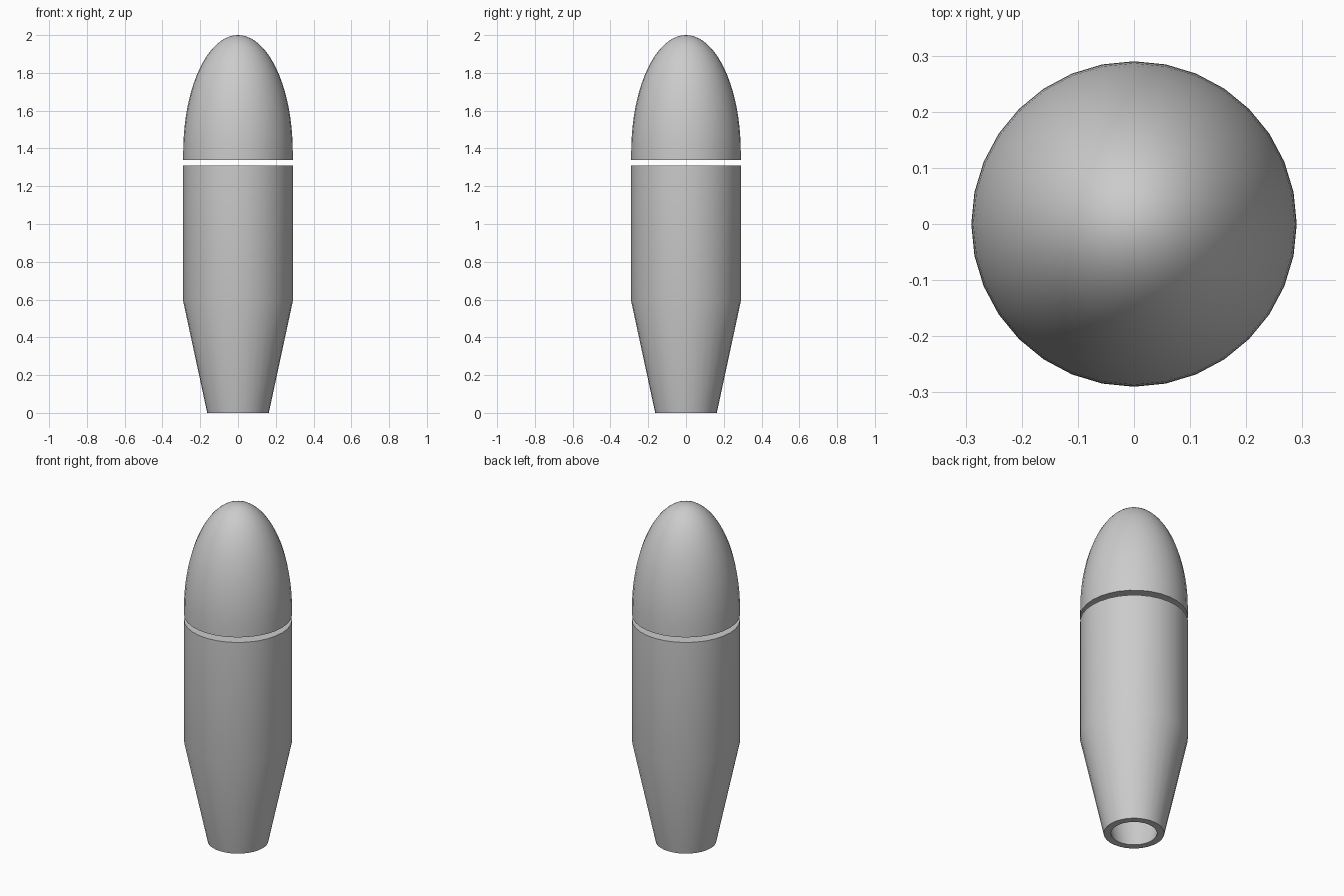
import bpy, bmesh
from math import sin, cos, pi, radians

if "Cube" in bpy.data.objects:
    bpy.data.objects.remove(bpy.data.objects["Cube"])

SIDES = 32


def lathe(name, profile):
    """Spin an (r, z) profile around z; points with r = 0 become poles."""
    bm = bmesh.new()
    rings = []
    for r, z in profile:
        if r == 0:
            rings.append([bm.verts.new((0, 0, z))] * SIDES)
        else:
            rings.append([bm.verts.new((r * cos(2 * pi * i / SIDES),
                                        r * sin(2 * pi * i / SIDES), z))
                          for i in range(SIDES)])
    for a, b in zip(rings, rings[1:]):
        for i in range(SIDES):
            j = (i + 1) % SIDES
            bm.faces.new(dict.fromkeys((a[i], a[j], b[j], b[i])))
    bmesh.ops.recalc_face_normals(bm, faces=bm.faces)
    mesh = bpy.data.meshes.new(name)
    bm.to_mesh(mesh)
    bm.free()
    ob = bpy.data.objects.new(name, mesh)
    bpy.context.collection.objects.link(ob)
    bpy.ops.object.select_all(action='DESELECT')
    ob.select_set(True)
    bpy.context.view_layer.objects.active = ob
    bpy.ops.object.shade_smooth_by_angle(angle=radians(30))
    return ob


R = 0.29
WALL = 0.04

# tapered body: closed flat top, hollow from the open bottom
lathe("tapered_body", [
    (0, 1.31), (R, 1.31), (R, 0.59), (0.163, 0),
    (0.163 - WALL, 0), (R - WALL, 0.59), (R - WALL, 1.31 - WALL), (0, 1.31 - WALL)])

# domed cap: flat underside, short straight rim, elliptical dome
STEPS = 20
BASE = 1.38
dome = [(R * cos(pi / 2 * k / STEPS), BASE + (2 - BASE) * sin(pi / 2 * k / STEPS))
        for k in range(STEPS)]
lathe("domed_cap", [(0, 1.34), (R, 1.34)] + dome + [(0, 2.0)])
